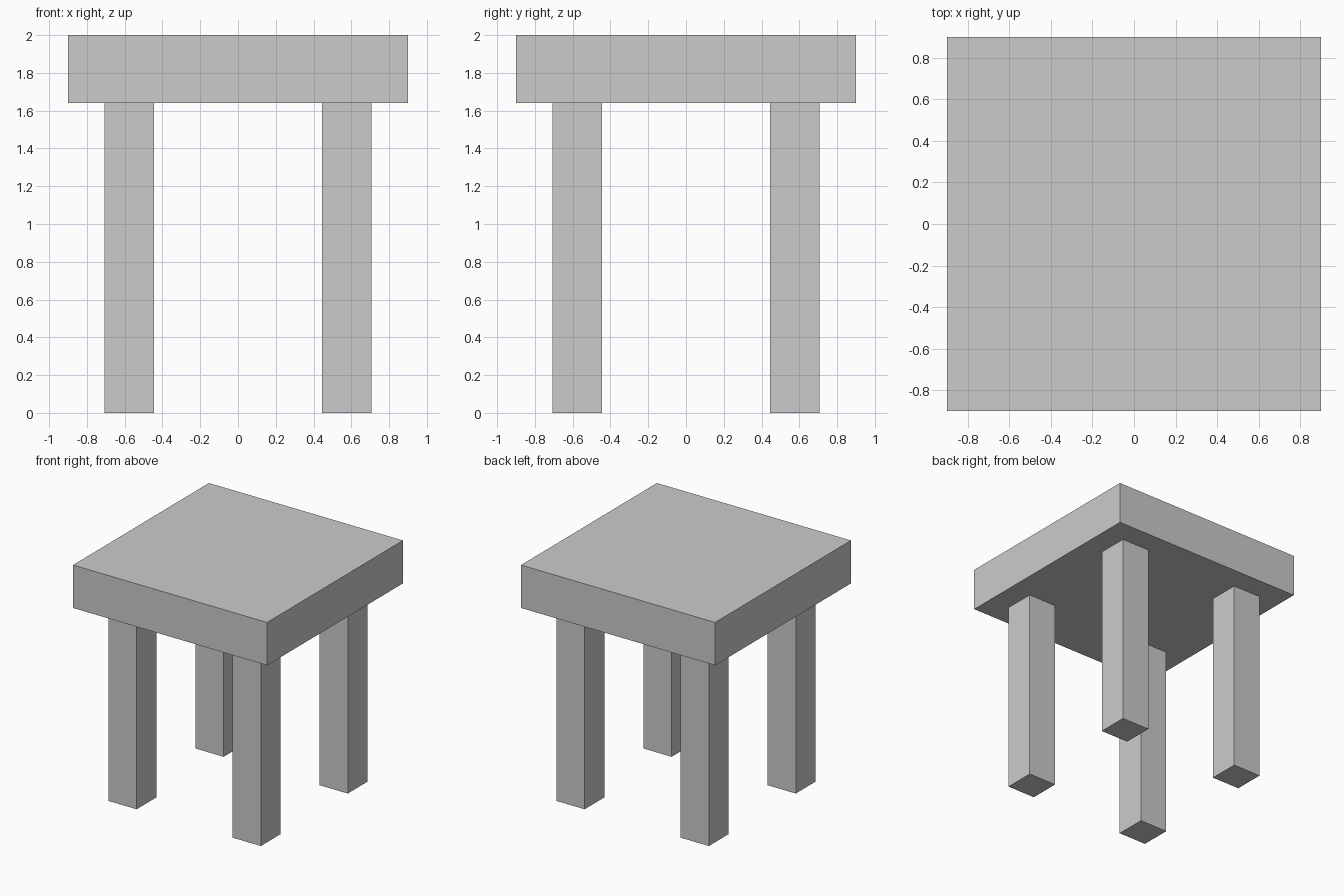
import bpy

if "Cube" in bpy.data.objects:
    bpy.data.objects.remove(bpy.data.objects["Cube"])


def box(name, center, size):
    bpy.ops.mesh.primitive_cube_add(size=1, location=center)
    obj = bpy.context.object
    obj.name = name
    obj.scale = size
    bpy.ops.object.transform_apply(location=False, rotation=False, scale=True)
    return obj


HEIGHT = 2.0
SEAT_BOTTOM = 1.64
SEAT_WIDTH = 1.8
LEG_WIDTH = 0.262
LEG_OFFSET = 0.576

# Thick square seat
box("seat", (0, 0, (HEIGHT + SEAT_BOTTOM) / 2),
    (SEAT_WIDTH, SEAT_WIDTH, HEIGHT - SEAT_BOTTOM))

# Four square legs, inset from the corners
for y_name, sy in (("front", -1), ("back", 1)):
    for x_name, sx in (("left", -1), ("right", 1)):
        box(f"{y_name}_{x_name}_leg",
            (sx * LEG_OFFSET, sy * LEG_OFFSET, SEAT_BOTTOM / 2),
            (LEG_WIDTH, LEG_WIDTH, SEAT_BOTTOM))
